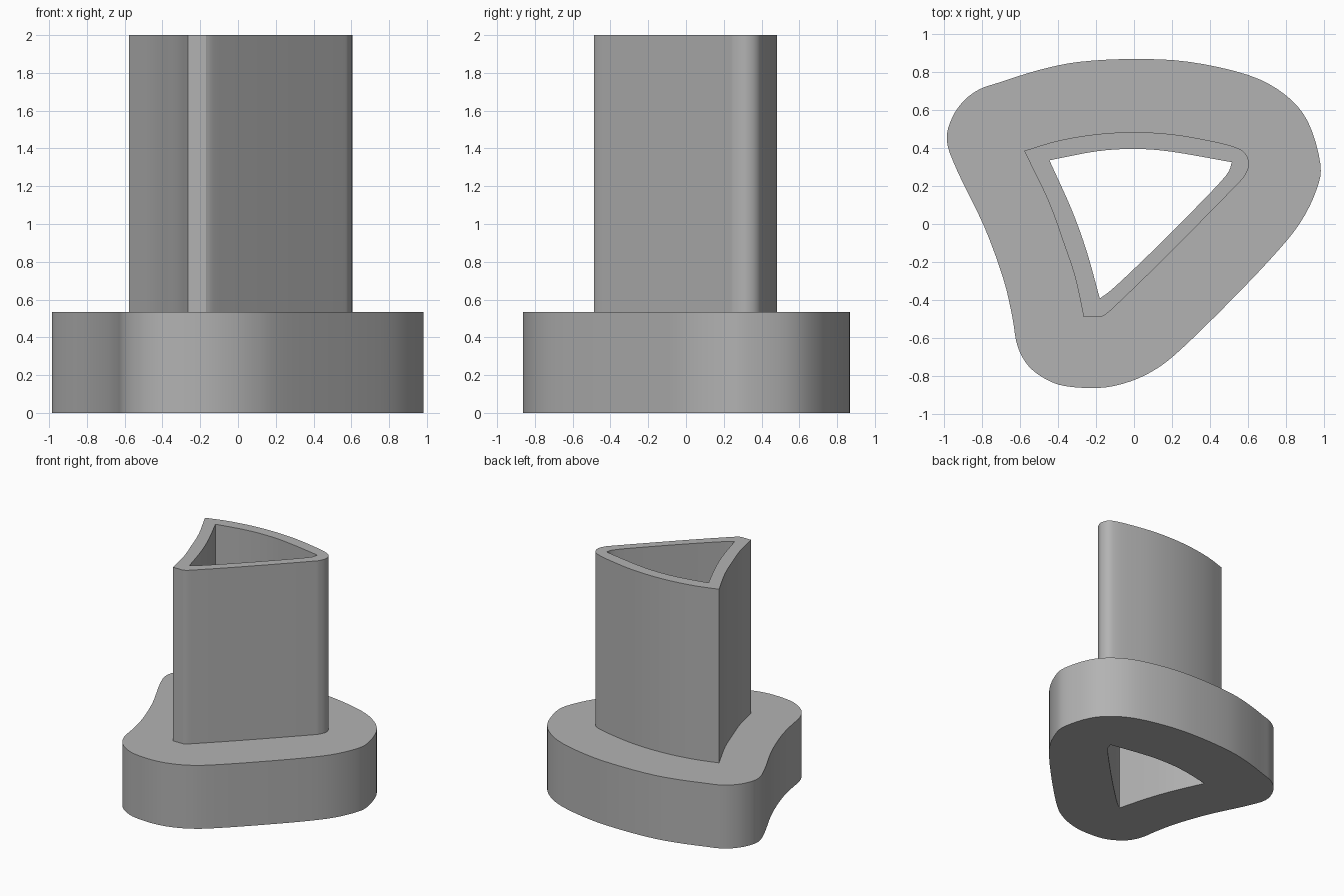
import bpy
import bmesh
from mathutils import Vector

if "Cube" in bpy.data.objects:
    bpy.data.objects.remove(bpy.data.objects["Cube"], do_unlink=True)

COLLAR_TOP, TOP = 0.535, 2.0

# Outlines run clockwise from above; each is a list of smooth spans meeting at corners
collar_outline = [[
    (-.985, .44), (-.955, .563), (-.89, .653), (-.81, .71), (-.708, .745), (-.5, .81),
    (-.287, .853), (0, .868), (.29, .853), (.6, .784), (.79, .684), (.913, .542),
    (.98, .32), (.96, .18), (.87, 0), (.713, -.19), (.45, -.463), (.213, -.69),
    (.08, -.784), (-.05, -.838), (-.18, -.862), (-.34, -.856), (-.445, -.826),
    (-.55, -.753), (-.613, -.642), (-.64, -.49), (-.687, -.29), (-.787, -.016),
    (-.93, .28), (-.985, .44)]]

sleeve_outline = [
    [(-.578, .385), (-.4, .438), (-.2, .472), (0, .483), (.2, .472), (.4, .438),
     (.53, .405), (.585, .372), (.605, .315), (.585, .258), (.54, .205), (.3, -.04),
     (.1, -.24), (-.06, -.395), (-.135, -.465), (-.17, -.488)],
    [(-.17, -.488), (-.265, -.488)],
    [(-.265, -.488), (-.31, -.28), (-.37, -.1), (-.45, .12), (-.578, .385)]]

hole_outline = [
    [(-.445, .335), (-.2, .382), (0, .395), (.2, .38), (.515, .325)],
    [(.515, .325), (.48, .25), (.3, .06), (.1, -.14), (-.1, -.33), (-.18, -.392)],
    [(-.18, -.392), (-.25, -.14), (-.33, .08), (-.445, .335)]]


def smooth_loop(spans, steps=4):
    """Catmull-Rom curve through every span, returned as one closed loop."""
    loop = []
    for span in spans:
        pts = [Vector(p) for p in span]
        if len(spans) == 1:
            pts = [pts[-2]] + pts + [pts[1]]
        else:
            pts = [2 * pts[0] - pts[1]] + pts + [2 * pts[-1] - pts[-2]]
        for a, b, c, d in zip(pts, pts[1:], pts[2:], pts[3:]):
            for i in range(steps):
                t = i / steps
                loop.append(b + (c - a) * t / 2
                            + (2 * a - 5 * b + 4 * c - d) * t * t / 2
                            + (3 * b - a - 3 * c + d) * t ** 3 / 2)
    return loop


def add_wall(bm, loop, low, high, outward):
    """Vertical wall along a loop."""
    rings = [[bm.verts.new((p.x, p.y, z)) for p in loop] for z in (low, high)]
    for i in range(len(loop)):
        j = (i + 1) % len(loop)
        quad = [rings[0][i], rings[0][j], rings[1][j], rings[1][i]]
        bm.faces.new(quad[::-1] if outward else quad)


def add_flat_ring(bm, outer, inner, z, up):
    """Flat face between two loops."""
    edges = []
    for loop in (outer, inner):
        vs = [bm.verts.new((p.x, p.y, z)) for p in loop]
        edges += [bm.edges.new((vs[i - 1], vs[i])) for i in range(len(vs))]
    made = bmesh.ops.triangle_fill(bm, use_beauty=True, edges=edges)["geom"]
    for face in made:
        if isinstance(face, bmesh.types.BMFace):
            face.normal_update()
            if (face.normal.z > 0) != up:
                face.normal_flip()


def finish(bm, name, material):
    bmesh.ops.remove_doubles(bm, verts=bm.verts, dist=0.0005)
    mesh = bpy.data.meshes.new(name)
    bm.to_mesh(mesh)
    bm.free()
    mesh.materials.append(material)
    obj = bpy.data.objects.new(name, mesh)
    bpy.context.collection.objects.link(obj)
    bpy.ops.object.select_all(action="DESELECT")
    obj.select_set(True)
    bpy.context.view_layer.objects.active = obj
    bpy.ops.object.shade_smooth_by_angle(angle=0.5)


grey = bpy.data.materials.new("plain grey")
grey.use_nodes = True
colour = (0.45, 0.45, 0.45, 1)
grey.diffuse_color = colour
grey.node_tree.nodes["Principled BSDF"].inputs["Base Color"].default_value = colour

collar, sleeve, hole = map(smooth_loop, (collar_outline, sleeve_outline, hole_outline))

# Wide collar at the bottom
bm = bmesh.new()
add_wall(bm, collar, 0, COLLAR_TOP, True)
add_flat_ring(bm, collar, sleeve, COLLAR_TOP, True)
add_flat_ring(bm, collar, hole, 0, False)
finish(bm, "base_collar", grey)

# Tall hollow sleeve with its bore running right through the collar
bm = bmesh.new()
add_wall(bm, sleeve, COLLAR_TOP, TOP, True)
add_wall(bm, hole, 0, TOP, False)
add_flat_ring(bm, sleeve, hole, TOP, True)
finish(bm, "hollow_sleeve", grey)
